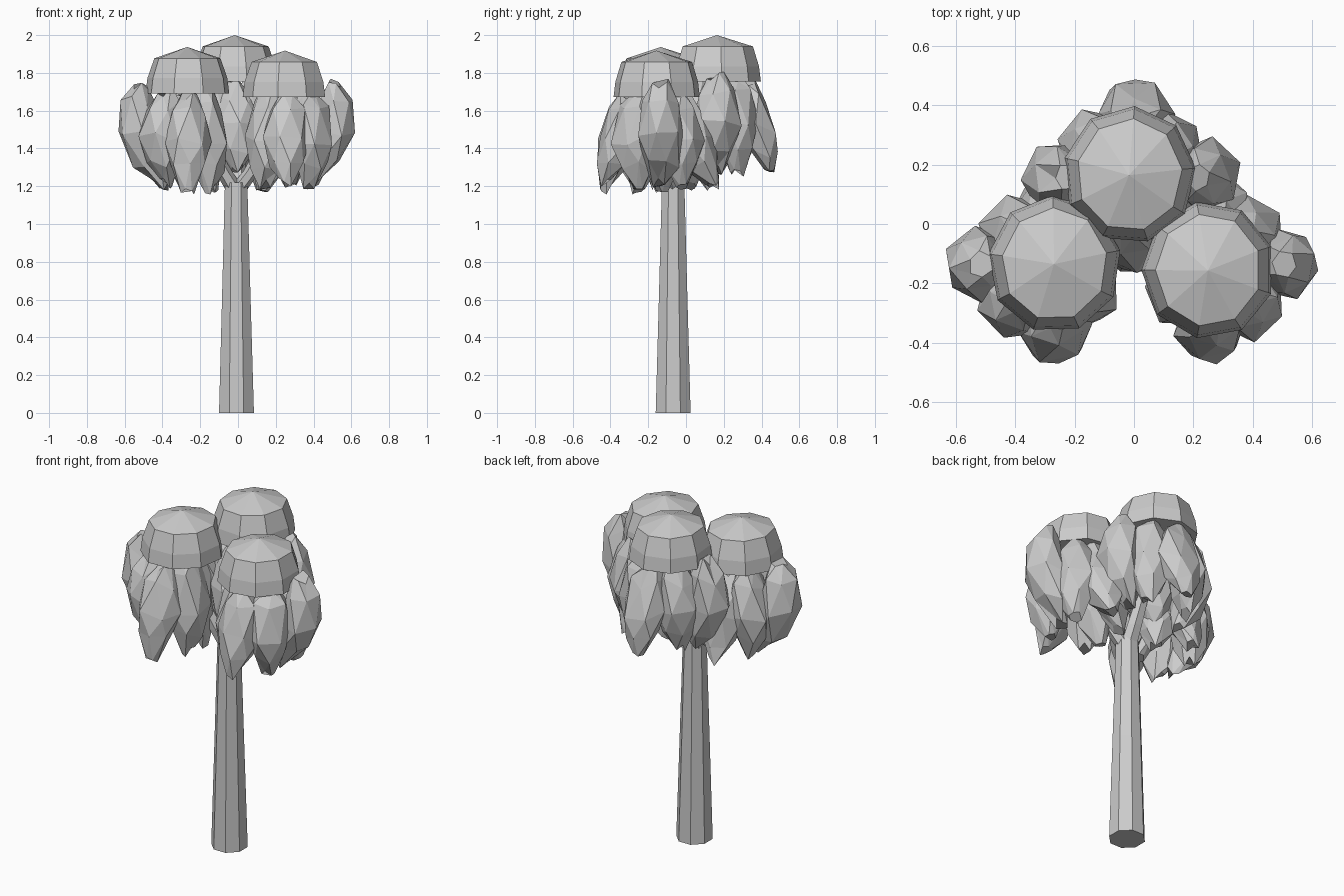
import bpy, bmesh, random
from math import sin, cos, pi, radians
from mathutils import Vector

if "Cube" in bpy.data.objects:
    bpy.data.objects.remove(bpy.data.objects["Cube"])

random.seed(4)


def finish(name, bm):
    bmesh.ops.recalc_face_normals(bm, faces=bm.faces)
    me = bpy.data.meshes.new(name)
    bm.to_mesh(me)
    bm.free()
    ob = bpy.data.objects.new(name, me)
    bpy.context.collection.objects.link(ob)
    return ob


def loft(bm, rings, sides, turn=0.0, jitter=0.0):
    """Bridge horizontal rings given as (centre, x radius, y radius, axis angle)."""
    loops = []
    for n, (c, ra, rb, ang) in enumerate(rings):
        u = Vector((cos(ang), sin(ang), 0))
        v = Vector((-sin(ang), cos(ang), 0))
        loop = []
        for i in range(sides):
            a = turn + 2 * pi * (i + (n * 0.5 if jitter else 0)) / sides
            k = 1 + random.uniform(-jitter, jitter)
            p = Vector(c) + (u * cos(a) * ra + v * sin(a) * rb) * k
            p.z += random.uniform(-jitter, jitter) * 0.4
            loop.append(bm.verts.new(p))
        loops.append(loop)
    for lo, hi in zip(loops, loops[1:]):
        for i in range(sides):
            j = (i + 1) % sides
            if jitter:  # staggered rings make a triangle pattern
                bm.faces.new((lo[i], lo[j], hi[i]))
                bm.faces.new((lo[j], hi[j], hi[i]))
            else:
                bm.faces.new((lo[i], lo[j], hi[j], hi[i]))
    bm.faces.new(loops[0][::-1])
    bm.faces.new(loops[-1])


def tube(name, points, sides, turn=0.0):
    bm = bmesh.new()
    loft(bm, [((x, y, z), r, r, 0) for x, y, z, r in points], sides, turn)
    return finish(name, bm)


def cap(name, x, y, z, turn):
    """Flattened faceted dome with a pointed top."""
    bm = bmesh.new()
    loft(bm, [((x, y, z), 0.225, 0.232, 0), ((x, y, z + 0.08), 0.215, 0.222, 0),
              ((x, y, z + 0.185), 0.178, 0.19, 0),
              ((x, y, z + 0.245), 0.002, 0.002, 0)], 9, turn)
    bmesh.ops.remove_doubles(bm, verts=bm.verts, dist=0.006)
    return finish(name, bm)


def lobes(name, x, y, dz, specs, flip=False):
    """Drooping leaf lobes around a centre: angle, radii at top/middle/bottom, top z."""
    bm = bmesh.new()
    for deg, rt, rm, rb, top in specs:
        a = radians(180 - deg if flip else deg)
        bot = 1.19 + random.uniform(-0.01, 0.03)
        rings = []
        for t, w in ((0, 0.045), (0.16, 0.098), (0.5, 0.128), (0.78, 0.095), (1, 0.035)):
            # quadratic through the three radii
            r = rt * (1 - t) * (1 - 2 * t) + rm * 4 * t * (1 - t) + rb * t * (2 * t - 1)
            z = top + (bot - top) * t + dz
            rings.append(((x + r * cos(a), y + r * sin(a), z), w * 0.9, w, a))
        loft(bm, rings[::-1], 6, random.uniform(0, 1), 0.08)
    return finish(name, bm)


# Trunk and its three short branches
tube("trunk", [(-0.008, -0.068, 0, 0.1), (-0.009, -0.068, 0.6, 0.082),
               (-0.01, -0.068, 1.22, 0.064)], 8, pi / 8)
for label, bx, by in (("left", -0.22, -0.13), ("right", 0.21, -0.13), ("back", -0.01, 0.11)):
    tube("branch_" + label, [(-0.01, -0.068, 1.17, 0.05),
                             (bx * 0.35, -0.068 + (by + 0.068) * 0.35, 1.28, 0.045),
                             (bx, by, 1.55, 0.03)], 6)

# Side clusters: the outward lobe tucks in below, front and back lobes splay out
side = [(178, 0.25, 0.255, 0.13, 1.74), (222, 0.16, 0.19, 0.16, 1.70),
        (270, 0.17, 0.205, 0.28, 1.67), (318, 0.12, 0.13, 0.16, 1.70),
        (8, 0.08, 0.07, 0.13, 1.70), (52, 0.12, 0.15, 0.21, 1.70),
        (95, 0.14, 0.19, 0.29, 1.68), (138, 0.15, 0.18, 0.19, 1.70)]
lobes("leaves_left", -0.265, -0.145, 0, side)
lobes("leaves_right", 0.255, -0.145, 0, side, True)

# Back cluster is a little higher
back = [(88, 0.18, 0.22, 0.29, 1.67), (42, 0.15, 0.17, 0.18, 1.70),
        (138, 0.15, 0.18, 0.18, 1.70), (2, 0.22, 0.25, 0.17, 1.71),
        (178, 0.22, 0.26, 0.17, 1.71), (228, 0.13, 0.16, 0.18, 1.7),
        (270, 0.15, 0.2, 0.24, 1.66), (312, 0.13, 0.16, 0.18, 1.7)]
lobes("leaves_back", -0.005, 0.15, 0.075, back)

# Domed tops of the clusters
cap("cap_left", -0.267, -0.135, 1.692, 0.2)
cap("cap_right", 0.25, -0.155, 1.673, 0.35)
cap("cap_back", -0.015, 0.165, 1.755, 0.1)
